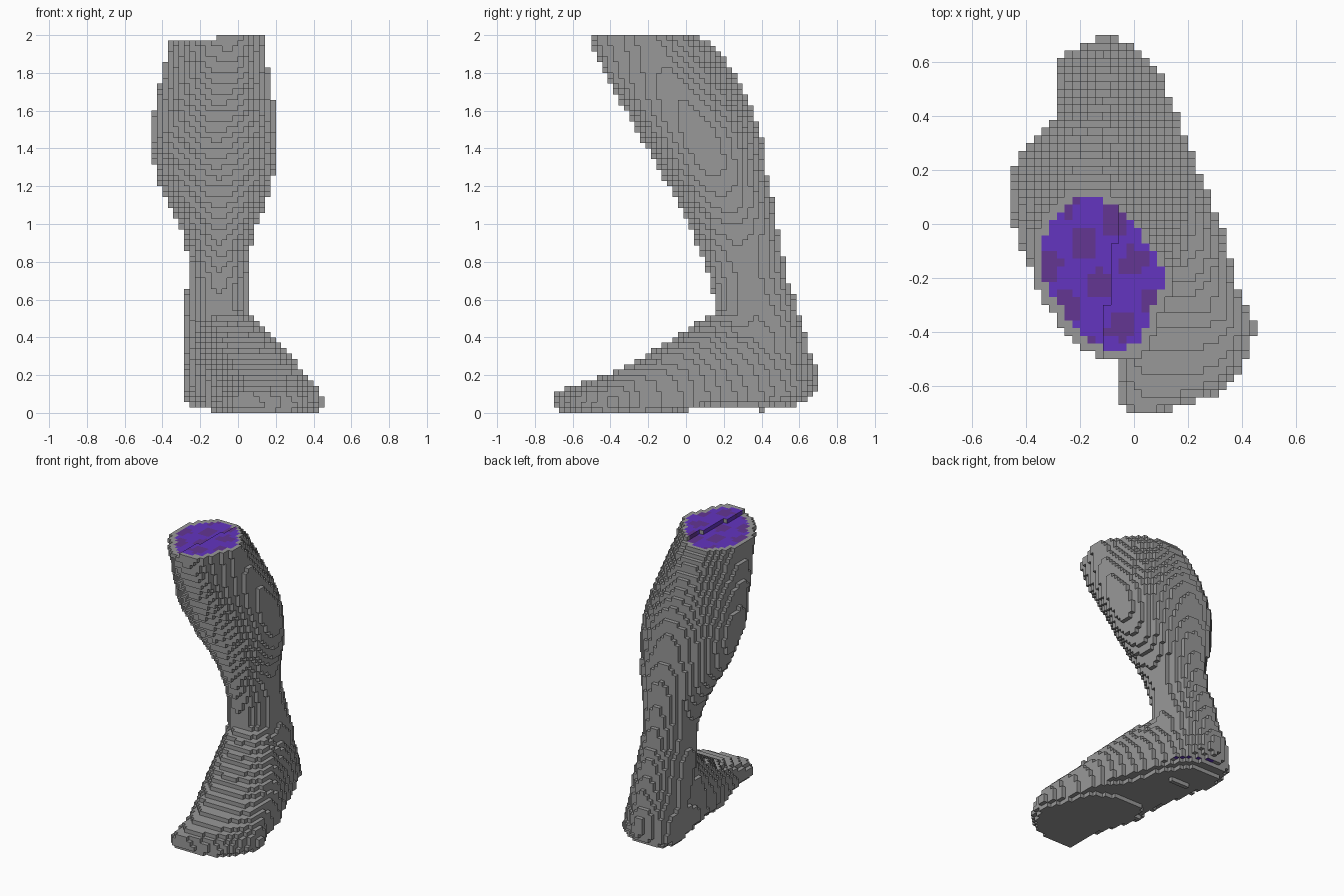
import bpy
import bmesh
import math

if "Cube" in bpy.data.objects:
    bpy.data.objects.remove(bpy.data.objects["Cube"], do_unlink=True)

S = 2 / 70                     # block size
NX, NY, NZ = 32, 49, 70        # block grid

# lower leg rings: z, x min, x max, y min, y max
LEG = [
    (0.20, -.27, .06, .20, .66), (0.40, -.28, .08, .17, .63), (0.50, -.28, .07, .15, .60),
    (0.60, -.28, .055, .15, .575), (0.70, -.26, .05, .135, .54), (0.80, -.26, .05, .10, .52),
    (0.90, -.28, .07, .06, .495), (1.00, -.31, .10, .02, .48), (1.10, -.36, .14, -.03, .46),
    (1.20, -.41, .17, -.09, .44), (1.30, -.435, .195, -.14, .415), (1.40, -.46, .20, -.20, .405),
    (1.50, -.46, .20, -.26, .385), (1.60, -.435, .19, -.32, .345), (1.70, -.42, .175, -.38, .295),
    (1.80, -.39, .16, -.435, .245), (1.90, -.375, .145, -.48, .175), (2.00, -.37, .14, -.515, .085),
]
# ring outlines: relative radius every 30 degrees, from +x towards the back
CUT_OUTLINE = [1, .84, .87, 1, 1.13, 1.08, 1, .85, .86, .96, 1.07, .93]
CALF_OUTLINE = [1, .98, .96, 1, 1.0, 1.0, 1, .95, .92, 1, 1, .99]

# foot slices: y, x min, x max, top z, bottom z
FOOT = [
    (-.71, -.01, .05, .10, .03), (-.66, -.06, .22, .115, 0), (-.62, -.06, .33, .135, 0),
    (-.55, -.06, .385, .165, 0), (-.46, -.08, .43, .19, 0), (-.39, -.10, .455, .215, 0),
    (-.32, -.12, .425, .255, 0), (-.25, -.14, .39, .285, 0), (-.10, -.19, .35, .37, 0),
    (.00, -.22, .32, .435, .012), (.10, -.24, .28, .50, .025), (.20, -.27, .24, .55, .028),
    (.41, -.285, .16, .50, .012), (.55, -.285, .10, .43, .03), (.62, -.27, .04, .38, .05),
    (.66, -.21, .0, .31, .095), (.71, -.12, -.08, .19, .16),
]


def lerp_table(table, k):
    """Interpolated row of a table keyed by its first column."""
    if k < table[0][0] or k > table[-1][0]:
        return None
    for a, b in zip(table, table[1:]):
        if k <= b[0]:
            f = (k - a[0]) / (b[0] - a[0])
            return [p + (q - p) * f for p, q in zip(a[1:], b[1:])]


def radius(outline, angle):
    a = angle / (math.tau / 12) % 12
    n = int(a) % 12
    f = a - int(a)
    return outline[n] * (1 - f) + outline[(n + 1) % 12] * f


def in_leg(x, y, z):
    row = lerp_table(LEG, z)
    if not row:
        return False
    x0, x1, y0, y1 = row
    u = (2 * x - x0 - x1) / (x1 - x0)
    v = (2 * y - y0 - y1) / (y1 - y0)
    angle = math.atan2(v, u)
    f = min(max((z - 1.45) / .5, 0), 1)      # calf shape turns into the cut shape
    limit = radius(CALF_OUTLINE, angle) * (1 - f) + radius(CUT_OUTLINE, angle) * f
    return math.hypot(u, v) <= limit * 1.015


def in_foot(x, y, z):
    row = lerp_table(FOOT, y)
    if not row:
        return False
    x0, x1, top, bottom = row
    u = (x - x0) / (x1 - x0)
    if not 0 <= u <= 1:
        return False
    peak = 0.38 if y < .3 else 0.45
    t = (u - peak) / (peak if u < peak else 1 - peak)
    # boxy at the toes, sloping at the instep
    n = 3.0 if t < 0 else min(max(2.7 - 3 * y, 2.05), 3.15)
    t_abs = abs(t)
    high = max(top * (1 - t_abs ** n) ** (1 / n), min(top * .3, .1))
    rounding = .05 if t < 0 else min(max(.02 + .1 * y, .02), .07)
    low = bottom + rounding * t_abs ** 4
    if t < 0 and -.1 < y < .4:  # inner arch
        low += .04 * t_abs ** 2
    return low <= z <= high


def centre(i, j, k):
    return ((i + .5 - NX / 2) * S, (j + .5 - NY / 2) * S, (k + .5) * S)


# fill the block grid
blocks = set()
for k in range(NZ):
    for j in range(NY):
        for i in range(NX):
            x, y, z = centre(i, j, k)
            if k == NZ - 1 and x < -.075 + .13 * (y + .1):   # half-height step on the cut
                continue
            if in_leg(x, y, z) or in_foot(x, y, z):
                blocks.add((i, j, k))

# inner area of the cut, one block inside the rim
under = {(i, j) for i, j, k in blocks if k == NZ - 2}
cut = {(i, j) for i, j in under
       if all((i + a, j + b) in under for a in (-1, 0, 1) for b in (-1, 0, 1))}


def material(name, rgb):
    m = bpy.data.materials.new(name)
    m.use_nodes = True
    m.diffuse_color = (*rgb, 1)
    m.node_tree.nodes["Principled BSDF"].inputs["Base Color"].default_value = (*rgb, 1)
    return m


# outward faces: direction and corner offsets
SIDES = {
    (1, 0, 0): ((1, 0, 0), (1, 1, 0), (1, 1, 1), (1, 0, 1)),
    (-1, 0, 0): ((0, 0, 0), (0, 0, 1), (0, 1, 1), (0, 1, 0)),
    (0, 1, 0): ((0, 1, 0), (0, 1, 1), (1, 1, 1), (1, 1, 0)),
    (0, -1, 0): ((0, 0, 0), (1, 0, 0), (1, 0, 1), (0, 0, 1)),
    (0, 0, 1): ((0, 0, 1), (1, 0, 1), (1, 1, 1), (0, 1, 1)),
    (0, 0, -1): ((0, 0, 0), (0, 1, 0), (1, 1, 0), (1, 0, 0)),
}

bm = bmesh.new()
verts = {}


def vert(p):
    if p not in verts:
        verts[p] = bm.verts.new(((p[0] - NX / 2) * S, (p[1] - NY / 2) * S, p[2] * S))
    return verts[p]


for (i, j, k) in sorted(blocks):
    for d, corners in SIDES.items():
        if (i + d[0], j + d[1], k + d[2]) in blocks:
            continue
        face = bm.faces.new([vert((i + a, j + b, k + c)) for a, b, c in corners])
        x, y, z = centre(i, j, k)
        on_top = d[2] == 1 and k >= NZ - 2
        on_step = d[0] == -1 and k == NZ - 1
        if (i, j) in cut and (on_top or on_step):
            # mottled patches on the cut
            blotch = math.sin(i * 1.1 + j * .5) + math.sin(j * .9 - i * .6)
            face.material_index = 2 if blotch > .3 else 1
        elif d[2] == -1 and k == 3 and y > .52 and -.12 < x < .1:
            face.material_index = 1    # thin line under the back of the heel

mesh = bpy.data.meshes.new("lower_leg_and_foot")
bm.to_mesh(mesh)
bm.free()
for name, rgb in (("grey", (.315, .315, .315)),
                  ("purple", (.125, .035, .53)),
                  ("dull_purple", (.125, .037, .29))):
    mesh.materials.append(material(name, rgb))
leg = bpy.data.objects.new("lower_leg_and_foot", mesh)
bpy.context.collection.objects.link(leg)
